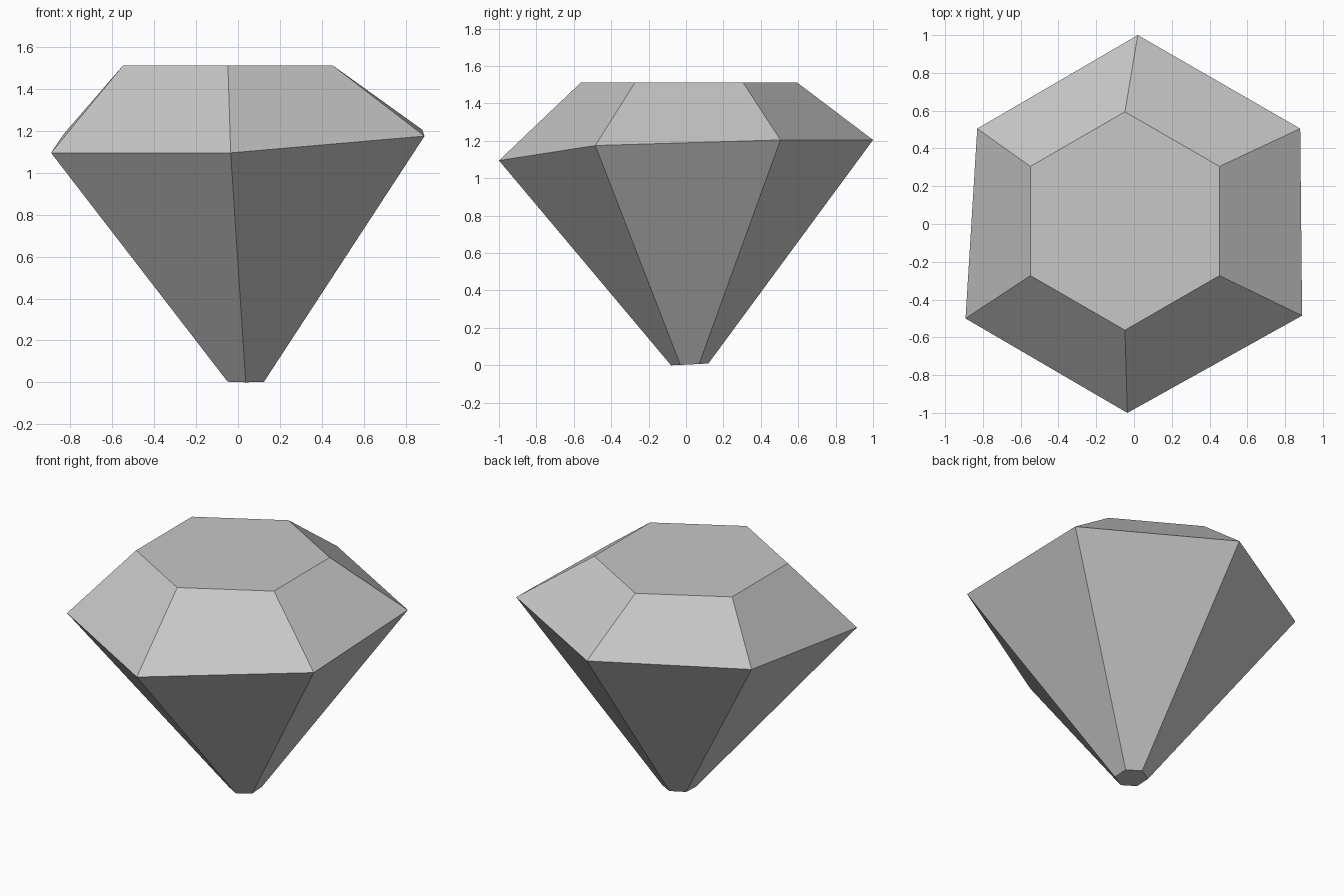
import bpy
import bmesh
from math import cos, sin, radians

cube = bpy.data.objects.get("Cube")
if cube:
    bpy.data.objects.remove(cube, do_unlink=True)


def make_material(name, color):
    mat = bpy.data.materials.new(name)
    mat.use_nodes = True
    mat.diffuse_color = color
    mat.node_tree.nodes["Principled BSDF"].inputs["Base Color"].default_value = color
    return mat


def hexagon(cx, cy, radius, heights):
    """Six points, running clockwise from the back corner."""
    return [(cx + radius * sin(radians(60 * i)), cy + radius * cos(radians(60 * i)), z)
            for i, z in enumerate(heights)]


# Flat table on top, uneven girdle round the middle, tiny blunt tip below
table = hexagon(-0.048, 0.016, 0.578, [1.512] * 6)
girdle = [(0.02, 1.0, 1.205), (0.88, 0.505, 1.205), (0.89, -0.485, 1.175),
          (-0.035, -1.0, 1.095), (-0.892, -0.5, 1.095), (-0.83, 0.505, 1.187)]
tip = hexagon(0.037, 0.02, 0.1, [0.01, 0.007, 0.002, 0.0, 0.003, 0.008])

# Join the rings with flat facets and cap both ends
bm = bmesh.new()
rings = [[bm.verts.new(p) for p in ring] for ring in (table, girdle, tip)]
for upper, lower in zip(rings, rings[1:]):
    for i in range(6):
        j = (i + 1) % 6
        bm.faces.new((upper[i], upper[j], lower[j], lower[i]))
bm.faces.new(rings[0])
bm.faces.new(rings[-1])
bmesh.ops.recalc_face_normals(bm, faces=bm.faces)

mesh = bpy.data.meshes.new("cut_gem")
bm.to_mesh(mesh)
bm.free()
mesh.materials.append(make_material("light grey", (0.57, 0.57, 0.57, 1.0)))
gem = bpy.data.objects.new("cut_gem", mesh)
bpy.context.collection.objects.link(gem)
